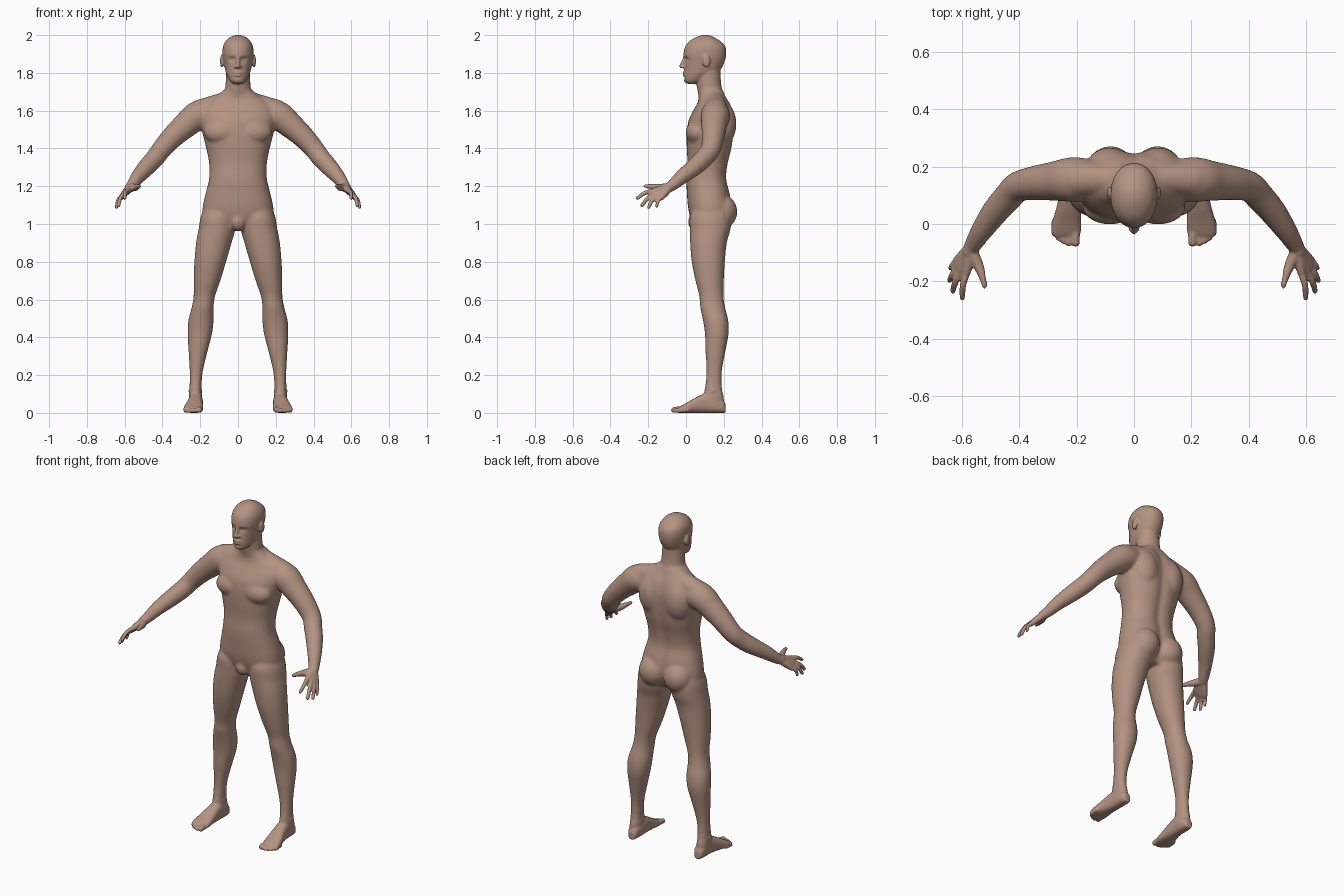
import bpy, bmesh, math
from mathutils import Vector, Matrix

bm = bmesh.new()
SEG = 36


def resample(rows, n=5):
    """Catmull-Rom interpolation between the given section rows."""
    out, last = [], len(rows) - 1
    for i in range(last):
        p = [rows[max(0, min(last, i + k))] for k in (-1, 0, 1, 2)]
        for j in range(n):
            t = j / n
            out.append([0.5 * (2 * b + (c - a) * t + (2 * a - 5 * b + 4 * c - d) * t * t
                               + (3 * b - a - 3 * c + d) * t ** 3) for a, b, c, d in zip(*p)])
    return out + [list(rows[-1])]


def skin(rings):
    """Closed surface through a list of point rings."""
    vs = [[bm.verts.new(p) for p in r] for r in rings]
    n = len(vs[0])
    faces = [bm.faces.new((a[i], a[(i + 1) % n], b[(i + 1) % n], b[i]))
             for a, b in zip(vs, vs[1:]) for i in range(n)]
    faces += [bm.faces.new(vs[0]), bm.faces.new(vs[-1])]
    bmesh.ops.recalc_face_normals(bm, faces=faces)


def oval(e):
    """Unit superellipse points."""
    for i in range(SEG):
        a = 2 * math.pi * i / SEG
        c, s = math.cos(a), math.sin(a)
        yield math.copysign(abs(c) ** (2 / e), c), math.copysign(abs(s) ** (2 / e), s)


def stack(rows, e=2.0, groove=0.0):
    """Horizontal sections: z, front y, back y, centre x, half width."""
    rings = []
    for z, f, b, cx, w in resample(rows):
        ring = []
        for u, v in oval(e):
            y = (f + b) / 2 + v * (b - f) / 2
            if v > 0:
                y -= groove * math.exp(-(u * w / 0.03) ** 2)
            ring.append((cx + u * w, y, z))
        rings.append(ring)
    skin(rings)


def ball(c, r):
    """Ellipsoid."""
    m = Matrix.Translation(c) @ Matrix.Diagonal((*r, 1))
    bmesh.ops.create_uvsphere(bm, u_segments=24, v_segments=14, radius=1, matrix=m)


def tube(rows):
    """Round limb through x, y, z, radius with rounded ends."""
    pts = resample(rows)
    rings = []
    for i, p in enumerate(pts):
        d = Vector(pts[min(i + 1, len(pts) - 1)][:3]) - Vector(pts[max(i - 1, 0)][:3])
        u = d.cross(Vector((0.3, 0.2, 1)) if abs(d.normalized().z) < 0.9 else Vector((0, 1, 0))).normalized()
        v = d.cross(u).normalized()
        rings.append([Vector(p[:3]) + (u * a + v * b) * p[3] for a, b in oval(2)])
    skin(rings)
    for p in (rows[0], rows[-1]):
        ball(p[:3], (p[3],) * 3)


# torso
stack([(.975, .07, .20, 0, .08), (1.02, .03, .225, 0, .175), (1.08, .012, .245, 0, .188),
       (1.16, .005, .236, 0, .172), (1.24, .002, .218, 0, .153), (1.32, .008, .226, 0, .153),
       (1.40, .004, .245, 0, .168), (1.48, .004, .255, 0, .188), (1.55, .014, .258, 0, .20),
       (1.60, .038, .25, 0, .20), (1.64, .06, .235, 0, .17), (1.675, .068, .215, 0, .115),
       (1.71, .065, .20, 0, .074)], 2.3, .014)
ball((.082, .19, 1.065), (.085, .082, .09))      # buttock
ball((.085, .06, 1.485), (.095, .062, .065))     # chest muscle
ball((.085, .19, 1.53), (.085, .077, .12))       # shoulder blade
ball((0, .06, 1.01), (.045, .05, .05))           # groin

# neck and slope to shoulder
stack([(1.62, .075, .215, 0, .09), (1.68, .066, .206, 0, .078), (1.72, .058, .19, 0, .068),
       (1.77, .055, .184, 0, .064), (1.85, .06, .18, 0, .06)])
tube([(.04, .155, 1.665, .045), (.12, .157, 1.628, .056), (.2, .157, 1.595, .065)])

# head
stack([(1.742, .008, .05, 0, .024), (1.757, -.008, .09, 0, .042), (1.79, -.011, .15, 0, .060),
       (1.82, -.009, .185, 0, .069), (1.86, -.008, .205, 0, .077), (1.90, -.013, .213, 0, .082),
       (1.94, -.004, .208, 0, .079), (1.97, .02, .18, 0, .064), (1.99, .055, .145, 0, .041),
       (2.0, .085, .12, 0, .015)], 2.1)
tube([(0, -.008, 1.885, .008), (0, -.015, 1.86, .009), (0, -.024, 1.836, .012)])   # nose
ball((.012, -.016, 1.832), (.009, .01, .008))    # nostril
ball((0, -.009, 1.800), (.024, .011, .006))      # upper lip
ball((0, -.008, 1.788), (.021, .011, .006))      # lower lip
ball((0, .004, 1.760), (.02, .015, .014))        # chin
ball((.086, .108, 1.862), (.009, .021, .035))    # ear

# arm
tube([(.15, .155, 1.58, .072), (.215, .155, 1.572, .078), (.275, .15, 1.525, .069),
      (.345, .143, 1.462, .060), (.405, .13, 1.395, .053), (.437, .097, 1.352, .051),
      (.477, .052, 1.308, .048), (.527, -.018, 1.252, .039), (.563, -.075, 1.203, .029),
      (.573, -.095, 1.192, .026)])

# hand: knuckle point, fingertip, finger radius
wrist = Vector((.569, -.085, 1.197))
for k, t, r in [((.583, -.165, 1.177), (.599, -.257, 1.137), .0115),
                ((.602, -.163, 1.158), (.632, -.234, 1.098), .0115),
                ((.614, -.150, 1.146), (.643, -.198, 1.088), .011),
                ((.620, -.130, 1.139), (.640, -.155, 1.094), .010)]:
    k, t = Vector(k), Vector(t)
    mid = (k + t) / 2 + Vector((.006, -.004, .008))
    tube([(*wrist.lerp(k, .1), .021), (*wrist.lerp(k, .55), .019), (*k, r + .004)])
    tube([(*k, r + .002), (*mid, r), (*t, r * .85)])
tube([(.567, -.095, 1.195, .022), (.545, -.140, 1.193, .019), (.530, -.180, 1.198, .0135),
      (.519, -.217, 1.200, .0105)])              # thumb

# leg
stack([(1.10, .05, .22, .10, .07), (1.04, .02, .24, .105, .092), (.97, .02, .235, .112, .097),
       (.90, .022, .216, .128, .094), (.80, .03, .206, .147, .084), (.70, .05, .20, .164, .071),
       (.62, .070, .199, .178, .057), (.56, .075, .207, .187, .058), (.49, .09, .224, .196, .067),
       (.42, .1, .226, .202, .065), (.33, .103, .210, .211, .051), (.22, .108, .19, .221, .035),
       (.13, .1, .19, .225, .032), (.08, .09, .2, .225, .034), (.02, .1, .2, .225, .03)], 2.1)
ball((.226, .142, .115), (.038, .018, .02))      # ankle bones

# foot: y, centre x, half width, height
skin([[(cx + u * w, y, h / 2 + v * h / 2) for u, v in oval(2.5)] for y, cx, w, h in resample(
    [(.210, .222, .018, .045), (.195, .222, .029, .07), (.16, .222, .035, .09), (.11, .223, .037, .105),
     (.06, .228, .042, .086), (.01, .234, .050, .057), (-.025, .237, .052, .038), (-.042, .237, .047, .028)])])
for x, y, r in [(.204, -.064, .0155), (.228, -.067, .0115), (.246, -.060, .011),
                (.262, -.049, .011), (.277, -.033, .011)]:
    tube([(x, .01, r + .004, r), (x, y + .025, r + .003, r), (x, y, r, r)])   # toe

# fuse all parts, mirrored, into one continuous skin
me = bpy.data.meshes.new("parts")
bm.to_mesh(me)
bm.free()
parts = bpy.data.objects.new("body_parts", me)
bpy.context.collection.objects.link(parts)
mir = parts.modifiers.new("mirror", 'MIRROR')
mir.use_mirror_merge = False
rem = parts.modifiers.new("fuse", 'REMESH')
rem.mode = 'VOXEL'
rem.voxel_size = .0055
dg = bpy.context.evaluated_depsgraph_get()
skin_mesh = bpy.data.meshes.new_from_object(parts.evaluated_get(dg))
bpy.data.objects.remove(parts)
body = bpy.data.objects.new("human_body", skin_mesh)
bpy.context.collection.objects.link(body)

# face modelling: centre, radii, push along y
pushes = [((.031, -.004, 1.872), (.017, .04, .012), .013), ((.031, 0, 1.870), (.010, .04, .005), -.005),
          ((.030, 0, 1.890), (.020, .04, .006), -.003), ((0, -.01, 1.794), (.020, .03, .003), .005),
          ((0, 0, 1.774), (.018, .04, .006), .003)]
for v in skin_mesh.vertices:
    if v.co.z > 1.74 and v.co.y < .05:
        x, y, z = abs(v.co.x), v.co.y, v.co.z
        v.co.y += sum(p * math.exp(-sum(((a - b) / r) ** 2 for a, b, r in zip((x, y, z), c, rad)))
                      for c, rad, p in pushes)

# blend muscles and joints strongly, keep face, hands and feet crisp
group = body.vertex_groups.new(name="soft")
group.add([v.index for v in skin_mesh.vertices
           if abs(v.co.x) < .52 and .14 < v.co.z < 1.73], 1.0, 'REPLACE')
for name, count, vg in (("blend", 25, "soft"), ("polish", 3, "")):
    m = body.modifiers.new(name, 'SMOOTH')
    m.factor, m.iterations, m.vertex_group = .5, count, vg
for p in skin_mesh.polygons:
    p.use_smooth = True

mat = bpy.data.materials.new("skin")
mat.diffuse_color = (.45, .29, .22, 1)
skin_mesh.materials.clear()
skin_mesh.materials.append(mat)
